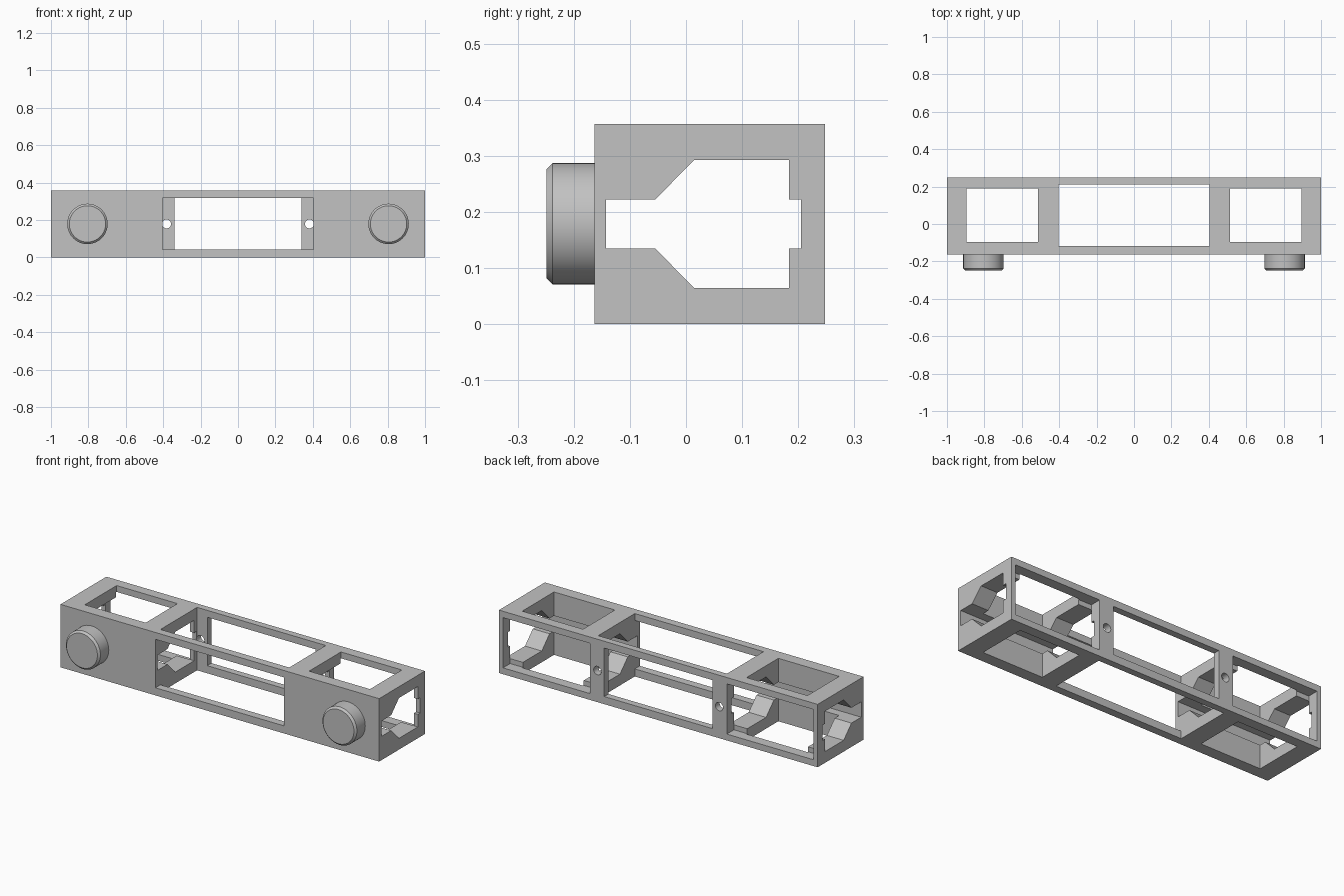
import bpy
import bmesh
from math import pi, radians
from mathutils import Matrix, Vector

cube = bpy.data.objects.get("Cube")
if cube:
    bpy.data.objects.remove(cube, do_unlink=True)

grey = bpy.data.materials.new("light_grey")
grey.use_nodes = True
colour = (0.54, 0.54, 0.54, 1)
grey.diffuse_color = colour
grey.node_tree.nodes["Principled BSDF"].inputs["Base Color"].default_value = colour


def make_object(name, bm):
    bmesh.ops.recalc_face_normals(bm, faces=bm.faces)
    mesh = bpy.data.meshes.new(name)
    bm.to_mesh(mesh)
    bm.free()
    mesh.materials.append(grey)
    obj = bpy.data.objects.new(name, mesh)
    bpy.context.collection.objects.link(obj)
    return obj


def box(name, x, y, z):
    bm = bmesh.new()
    bmesh.ops.create_cube(bm, size=1)
    for v in bm.verts:
        v.co = Vector([(r[0] + r[1]) / 2 + c * (r[1] - r[0])
                       for c, r in zip(v.co, (x, y, z))])
    return make_object(name, bm)


def prism(name, points, x0, x1):
    bm = bmesh.new()
    face = bm.faces.new([bm.verts.new((x0, y, z)) for y, z in points])
    new = bmesh.ops.extrude_face_region(bm, geom=[face])["geom"]
    bmesh.ops.translate(bm, vec=(x1 - x0, 0, 0),
                        verts=[g for g in new if isinstance(g, bmesh.types.BMVert)])
    return make_object(name, bm)


def cylinder(name, x, z, radius, y0, y1, sides, chamfer=0):
    bm = bmesh.new()
    place = Matrix.Translation((x, (y0 + y1) / 2, z)) @ Matrix.Rotation(pi / 2, 4, "X")
    bmesh.ops.create_cone(bm, cap_ends=True, segments=sides, radius1=radius,
                          radius2=radius, depth=y1 - y0, matrix=place)
    if chamfer:
        rim = [e for e in bm.edges if all(v.co.y < y0 + 0.001 for v in e.verts)]
        bmesh.ops.bevel(bm, geom=rim, offset=chamfer, segments=1, affect="EDGES")
    return make_object(name, bm)


def activate(obj):
    bpy.ops.object.select_all(action="DESELECT")
    obj.select_set(True)
    bpy.context.view_layer.objects.active = obj


def cut(target, cutter):
    mod = target.modifiers.new("cut", "BOOLEAN")
    mod.operation = "DIFFERENCE"
    mod.solver = "EXACT"
    mod.object = cutter
    activate(target)
    bpy.ops.object.modifier_apply(modifier=mod.name)
    bpy.data.objects.remove(cutter, do_unlink=True)


# Solid housing block
frame = box("housing_frame", (-1, 1), (-0.163, 0.248), (0, 0.357))

# Keyhole-shaped channel running the whole length
lower = [(-0.143, 0.135), (-0.055, 0.135), (0.015, 0.064),
         (0.184, 0.064), (0.184, 0.135), (0.205, 0.135)]
upper = [(y, 0.357 - z) for y, z in reversed(lower)]
cut(frame, prism("channel_cutter", lower + upper, -1.1, 1.1))

# Centre bay: open at front, top, bottom and back
bay = (-0.404, 0.404)
cut(frame, box("bay_front_cutter", bay, (-0.3, 0.21), (0.043, 0.318)))
cut(frame, box("bay_top_cutter", bay, (-0.118, 0.21), (-0.1, 0.5)))
cut(frame, box("bay_back_cutter", (-0.34, 0.34), (0.15, 0.4), (0.043, 0.318)))

# End bays: vertical windows, back windows and screw holes
for side in (-1, 1):
    cut(frame, box("end_top_cutter", sorted((side * 0.513, side * 0.895)),
                   (-0.095, 0.19), (-0.1, 0.5)))
    cut(frame, box("end_back_cutter", sorted((side * 0.43, side * 0.975)),
                   (0.184, 0.4), (0.036, 0.321)))
    cut(frame, cylinder("screw_hole_cutter", side * 0.382, 0.179, 0.024, 0.19, 0.3, 32))

# Round knobs on the front
for side, label in ((1, "left"), (-1, "right")):
    knob = cylinder(label + "_knob", side * 0.805, 0.179, 0.108, -0.249, -0.16, 64, 0.011)
    activate(knob)
    bpy.ops.object.shade_smooth_by_angle(angle=radians(30))

activate(frame)
bpy.ops.object.shade_smooth_by_angle(angle=radians(30))
